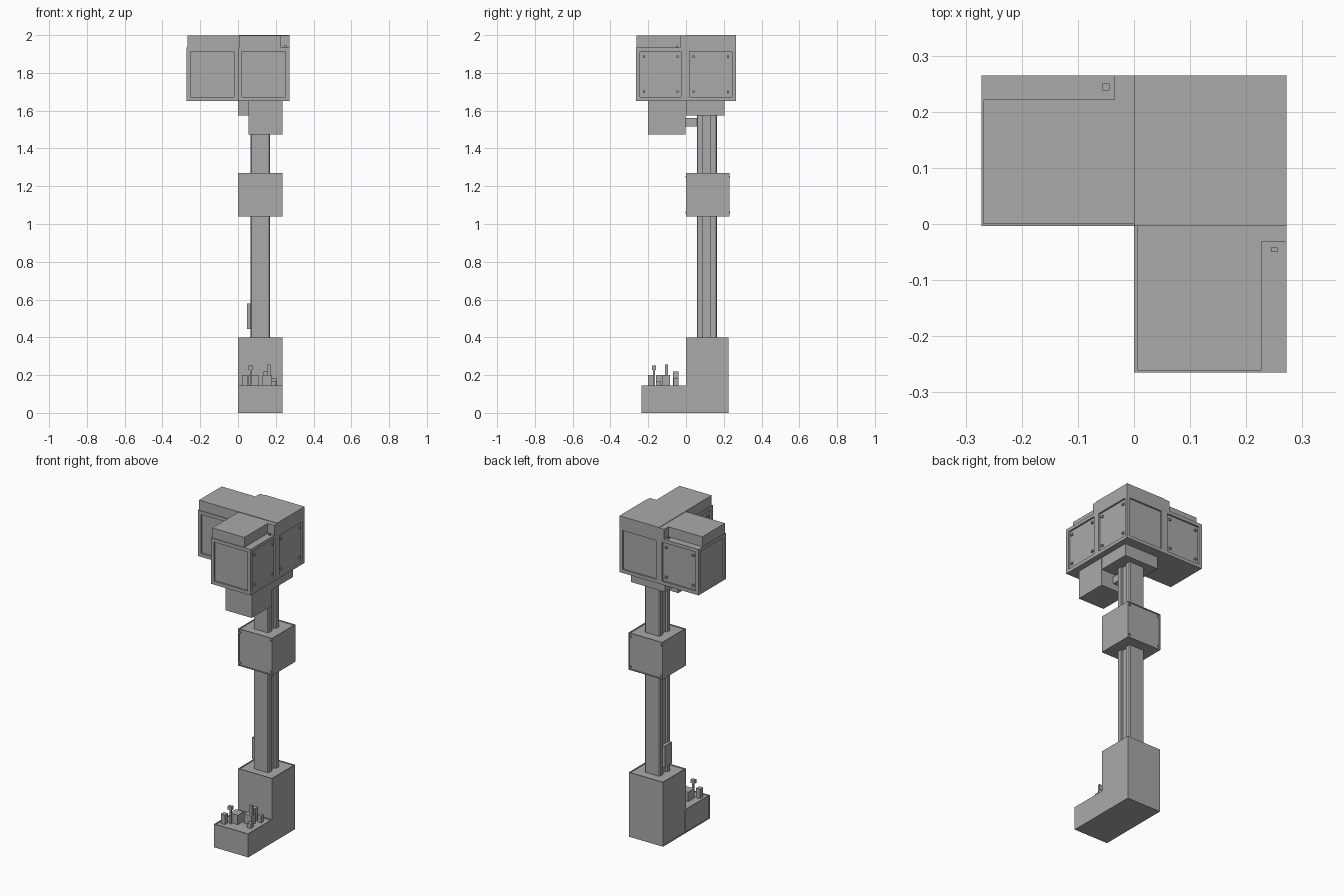
import bpy, bmesh
from mathutils import Vector

if "Cube" in bpy.data.objects:
    bpy.data.objects.remove(bpy.data.objects["Cube"])

grey = bpy.data.materials.new("mid grey")
grey.diffuse_color = (0.4, 0.4, 0.4, 1)
grey.use_nodes = True
grey.node_tree.nodes["Principled BSDF"].inputs["Base Color"].default_value = grey.diffuse_color


def finish(name, bm):
    me = bpy.data.meshes.new(name)
    bm.to_mesh(me)
    bm.free()
    me.materials.append(grey)
    ob = bpy.data.objects.new(name, me)
    bpy.context.collection.objects.link(ob)
    return ob


def box(name, x, y, z, panels=(), margin=0.03, depth=0.01):
    """Box from three ranges; faces pointing along `panels` get a recessed panel."""
    bm = bmesh.new()
    bmesh.ops.create_cube(bm, size=1)
    for v in bm.verts:
        v.co = Vector([r[0] if c < 0 else r[1] for c, r in zip(v.co, (x, y, z))])
    bm.normal_update()
    faces = [f for f in bm.faces for p in panels if f.normal.dot(Vector(p)) > 0.9]
    for f in faces:
        bmesh.ops.inset_individual(bm, faces=[f], thickness=margin, depth=0)
        bmesh.ops.inset_individual(bm, faces=[f], thickness=0.0005, depth=-depth)
    return finish(name, bm)


def clips(name, axis, at, u, z, size=0.012):
    """Four small clips in the corners of a panel whose normal is x (0) or y (1)."""
    for i, uc in enumerate(u):
        for j, zc in enumerate(z):
            n = (at - 0.005, at + 0.005)
            t = (uc - size / 2, uc + size / 2)
            box(f"{name}_{i}{j}", n if axis == 0 else t, t if axis == 0 else n,
                (zc - size / 2, zc + size / 2))


L, R, F, B, T = (-1, 0, 0), (1, 0, 0), (0, -1, 0), (0, 1, 0), (0, 0, 1)

# Base: low tray in front, tall housing behind
box("base_tray", (0, .235), (-.235, 0), (0, .145), [L, T], .008, .004)
box("base_foot", (0, .235), (0, .226), (0, .145), [L], .008, .004)
box("base_tower", (0, .235), (0, .226), (.145, .4), [T], .008, .004)

# Controls standing on the tray
for name, x, y, z in [
    ("control_block", (.055, .11), (-.16, -.1), .2),
    ("left_knob", (.022, .05), (-.2, -.17), .2),
    ("left_lever", (.063, .073), (-.175, -.165), .23),
    ("left_lever_grip", (.055, .08), (-.18, -.16), .25),
    ("right_lever", (.155, .172), (-.11, -.095), .255),
    ("right_lever_base", (.13, .18), (-.125, -.085), .2),
    ("rear_knob", (.135, .165), (-.07, -.04), .22),
    ("side_button", (.18, .205), (-.065, -.04), .185),
    ("front_button", (.175, .2), (-.16, -.135), .17),
]:
    z0 = .228 if name.endswith("grip") else .138
    box(name, x, y, (z0, z))

# Column: H-shaped section with grooves on both sides
half = [(.047, -.054), (.0525, -.049), (.0525, -.02), (.04, -.02),
        (.04, .02), (.0525, .02), (.0525, .049), (.047, .054)]
outline = half + [(-a, b) for a, b in reversed(half)]
bm = bmesh.new()
face = bm.faces.new([bm.verts.new((.1175 + a, .111 + b, .39)) for a, b in outline])
top = bmesh.ops.extrude_face_region(bm, geom=[face])["geom"]
bmesh.ops.translate(bm, vec=(0, 0, 1.19),
                    verts=[g for g in top if isinstance(g, bmesh.types.BMVert)])
bmesh.ops.recalc_face_normals(bm, faces=bm.faces)
finish("column", bm)
box("column_switch_box", (.048, .07), (.07, .14), (.445, .58))

# Middle junction box with front and back covers
box("junction_box", (.001, .235), (0, .23), (1.04, 1.27), [F, B, T], .008, .004)
for name, y in (("front_clip", .003), ("back_clip", .227)):
    clips("junction_" + name, 1, y, (.014, .222), (1.06, 1.25), .01)

# Support under the head
box("head_bracket", (0, .235), (0, .205), (1.575, 1.65))
box("drive_box", (.055, .235), (-.2, -.002), (1.475, 1.65))
box("drive_link", (.09, .15), (-.002, .07), (1.515, 1.56))

# Head: three cabinets in an L, each with recessed panels
Z = (1.65, 1.935)
box("corner_cabinet", (0, .272), (-.004, .265), Z, [R, B])
box("corner_cabinet_top", (0, .272), (-.004, .265), (1.935, 2))
box("left_cabinet", (-.272, 0), (-.004, .265), Z, [L, F, B])
box("left_cabinet_cap", (-.268, -.035), (0, .222), (1.935, 1.997))
box("left_cabinet_strip", (-.035, 0), (0, .265), (1.935, 1.997))
box("front_cabinet", (0, .272), (-.265, -.004), Z, [L, R, F])
box("front_cabinet_cap", (.006, .227), (-.261, -.032), (1.935, 1.997))
box("front_cabinet_strip", (.006, .272), (-.032, -.004), (1.935, 1.997))
box("left_cabinet_latch", (-.056, -.044), (.238, .25), (1.93, 1.945))
box("front_cabinet_latch", (.244, .256), (-.05, -.042), (1.93, 1.945))

# Panel clips
zc = (1.70, 1.885)
clips("corner_panel_clip", 0, .267, (.04, .222), zc)
clips("front_right_clip", 0, .267, (-.222, -.045), zc)
clips("front_left_clip", 0, .005, (-.222, -.045), zc)
clips("left_back_clip", 1, .26, (-.23, -.045), zc)
